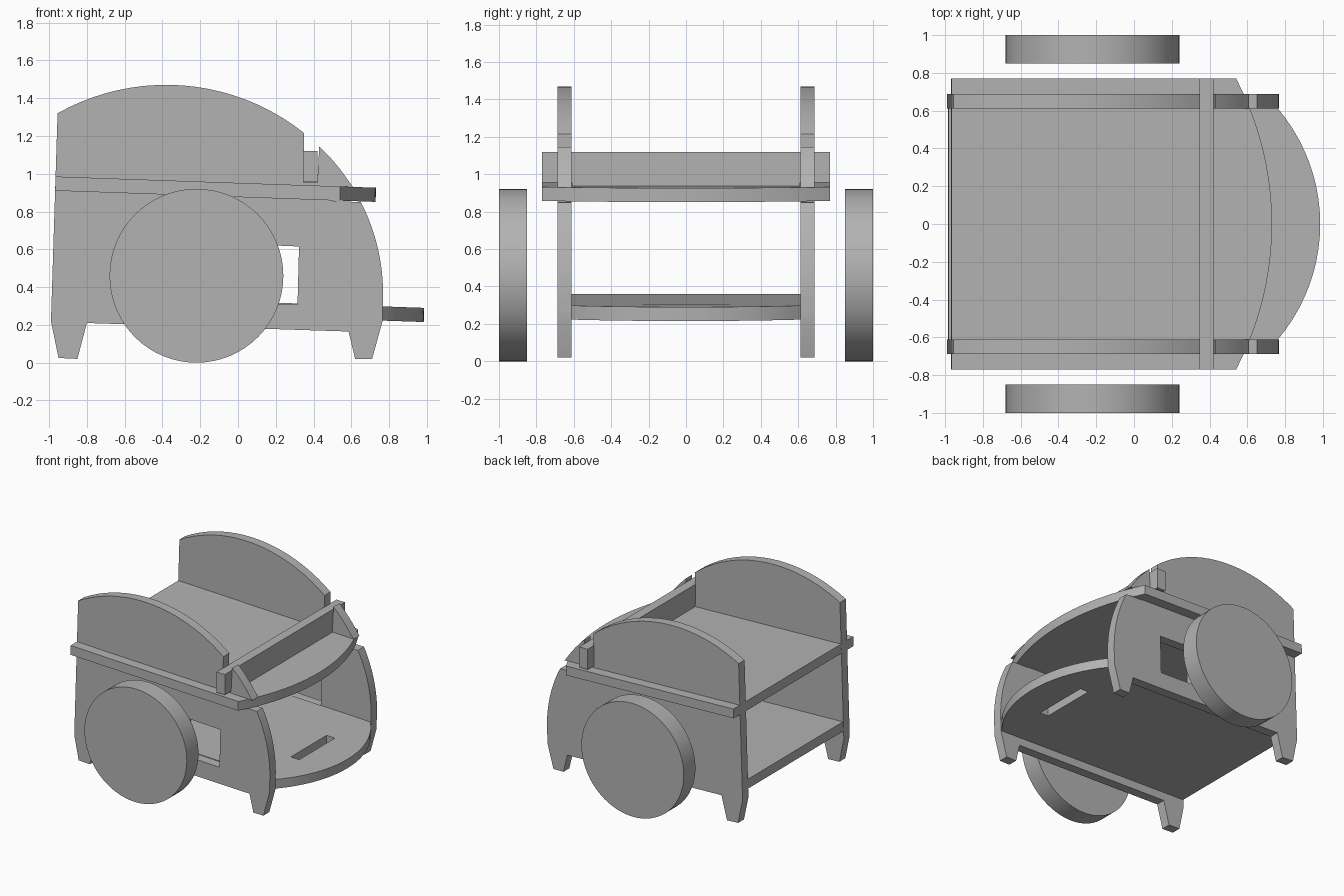
import bpy
import bmesh
from math import radians, pi, atan2, cos, sin, sqrt
from mathutils import Vector

cube = bpy.data.objects.get("Cube")
if cube:
    bpy.data.objects.remove(cube, do_unlink=True)

GREY = (0.45, 0.45, 0.45, 1.0)
grey = bpy.data.materials.new("plain grey")
grey.use_nodes = True
grey.diffuse_color = GREY
grey.node_tree.nodes["Principled BSDF"].inputs["Base Color"].default_value = GREY


def finish(obj, name):
    """Name, colour and shade one part."""
    obj.name = name
    obj.data.materials.clear()
    obj.data.materials.append(grey)
    bpy.ops.object.select_all(action='DESELECT')
    obj.select_set(True)
    bpy.context.view_layer.objects.active = obj
    bpy.ops.object.shade_smooth_by_angle(angle=radians(30))


def board(name, outlines, thickness, location, rotation):
    """Flat board from an outline; further outlines become holes."""
    curve = bpy.data.curves.new(name, 'CURVE')
    curve.dimensions = '2D'
    curve.fill_mode = 'BOTH'
    curve.extrude = thickness / 2
    for points in outlines:
        spline = curve.splines.new('POLY')
        spline.points.add(len(points) - 1)
        for p, (a, b) in zip(spline.points, points):
            p.co = (a, b, 0, 1)
        spline.use_cyclic_u = True
    obj = bpy.data.objects.new(name, curve)
    bpy.context.collection.objects.link(obj)
    obj.location = location
    obj.rotation_euler = rotation
    bpy.ops.object.select_all(action='DESELECT')
    obj.select_set(True)
    bpy.context.view_layer.objects.active = obj
    bpy.ops.object.convert(target='MESH')
    obj = bpy.context.object
    bm = bmesh.new()
    bm.from_mesh(obj.data)
    bmesh.ops.remove_doubles(bm, verts=bm.verts, dist=0.0002)
    bmesh.ops.recalc_face_normals(bm, faces=bm.faces)
    bm.to_mesh(obj.data)
    bm.free()
    finish(obj, name)


def arc(start, end, bulge, steps=20):
    """Circular arc rising by bulge to the left of the line start-end."""
    s, e = Vector(start), Vector(end)
    half = (e - s).length / 2
    radius = (half * half + bulge * bulge) / (2 * bulge)
    along = (e - s).normalized()
    out = Vector((-along.y, along.x))
    centre = (s + e) / 2 + out * (bulge - radius)
    sweep = atan2(half, sqrt(max(radius * radius - half * half, 0)))
    return [tuple(centre + radius * (along * sin(t) + out * cos(t)))
            for t in (sweep * (2 * i / steps - 1) for i in range(steps + 1))]


# Side panels: domed top, rail notch, shelf slot, bowed front edge and feet
crown = arc((-0.955, 1.32), (0.35, 1.215), 0.2)
bow = arc((0.43, 1.145), (0.765, 0.28), 0.105, 24)
bow_top = [p for p in bow if p[1] > 0.94]
bow_low = [p for p in bow if p[1] < 0.84]
panel = (crown
         + [(0.345, 0.955), (0.42, 0.953)]
         + bow_top
         + [(0.61, 0.928), (0.5, 0.93), (0.5, 0.855), (0.65, 0.85)]
         + bow_low
         + [(0.765, 0.22), (0.71, 0.02), (0.62, 0.02), (0.585, 0.165),
            (-0.8, 0.21), (-0.85, 0.02), (-0.95, 0.025), (-0.99, 0.22)])
window = [(0.0, 0.32), (0.315, 0.307), (0.323, 0.615), (0.01, 0.628)]
for side, y in (("right", -0.65), ("left", 0.65)):
    board(side + "_side_panel", [panel, window], 0.076, (0, y, 0), (pi / 2, 0, 0))

# Shelves slope gently down to the front edge
SLOPE = radians(2)
top_shelf = [(-0.967, -0.77)] + arc((0.54, 0.77), (0.54, -0.77), 0.19)[::-1] + [(-0.967, 0.77)]
board("top_shelf", [top_shelf], 0.075, (0, 0, 0.914), (0, SLOPE, 0))

low_shelf = [(-0.985, -0.612)] + arc((0.76, 0.612), (0.76, -0.612), 0.225)[::-1] + [(-0.985, 0.612)]
slot = [(0.635, -0.23), (0.71, -0.23), (0.71, 0.23), (0.635, 0.23)]
board("bottom_shelf", [low_shelf, slot], 0.075, (0, 0, 0.287), (0, SLOPE, 0))

# Cross rail resting in the panel notches
rail = [(-0.77, 1.12), (-0.77, 0.955), (-0.61, 0.955), (-0.61, 0.935),
        (0.61, 0.935), (0.61, 0.955), (0.77, 0.955), (0.77, 1.12)]
board("cross_rail", [rail], 0.076, (0.383, 0, 0), (pi / 2, 0, pi / 2))

# Wheels
for side, y in (("right", -0.925), ("left", 0.925)):
    bpy.ops.mesh.primitive_cylinder_add(vertices=64, radius=0.46, depth=0.15,
                                        location=(-0.22, y, 0.46), rotation=(pi / 2, 0, 0))
    finish(bpy.context.object, side + "_wheel")
